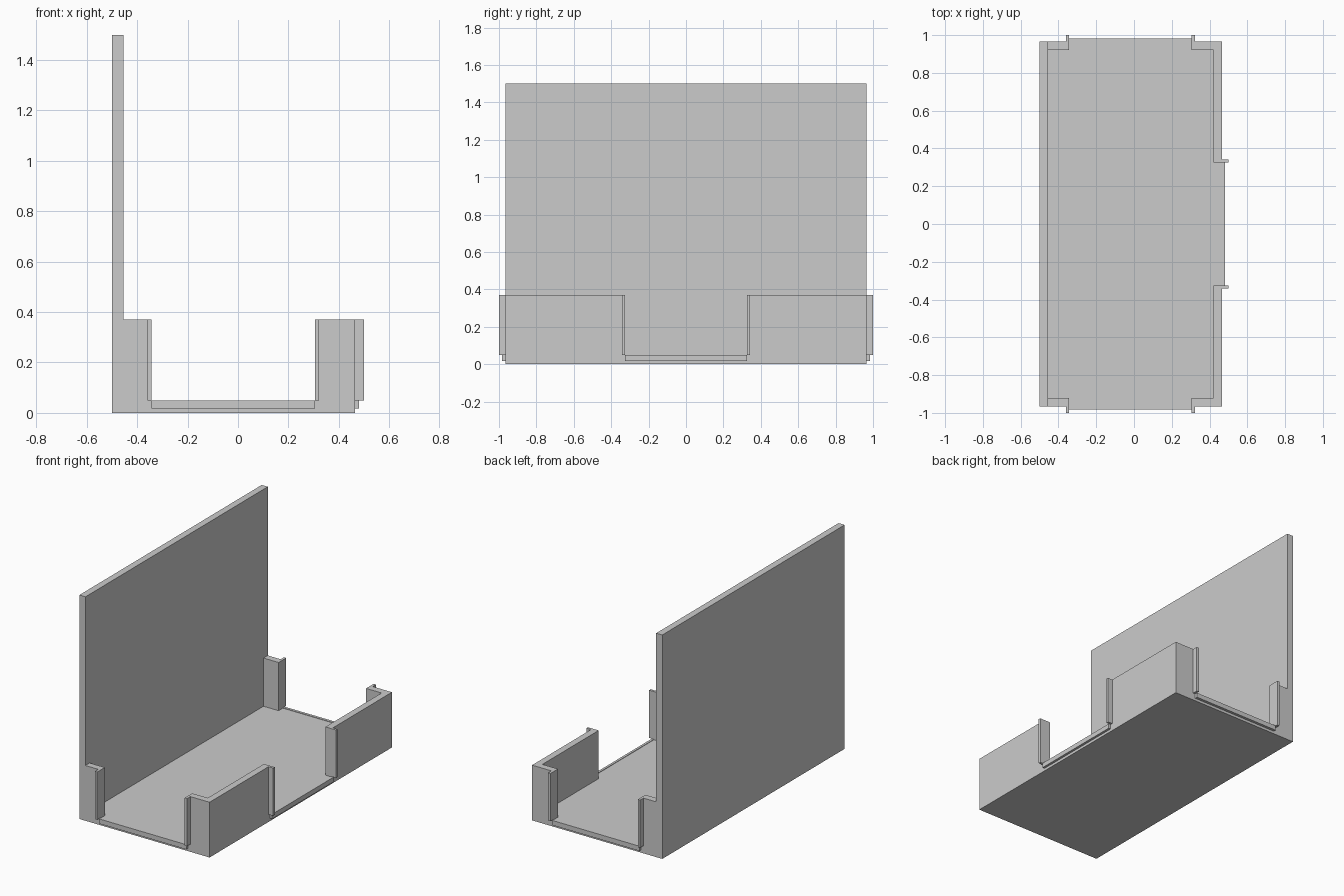
import bpy, bmesh

if "Cube" in bpy.data.objects:
    bpy.data.objects.remove(bpy.data.objects["Cube"])

HALF = 0.965      # half length of the body
FLOOR = 0.047     # floor top
TOP = 0.37        # low wall top


def prism(name, pts, vec, mirror=False):
    """Extrude a flat outline along vec, optionally mirrored across y = 0."""
    bm = bmesh.new()
    face = bm.faces.new([bm.verts.new(p) for p in pts])
    res = bmesh.ops.extrude_face_region(bm, geom=[face])
    new = [g for g in res["geom"] if isinstance(g, bmesh.types.BMVert)]
    bmesh.ops.translate(bm, verts=new, vec=vec)
    bmesh.ops.recalc_face_normals(bm, faces=bm.faces)
    me = bpy.data.meshes.new(name)
    bm.to_mesh(me)
    bm.free()
    ob = bpy.data.objects.new(name, me)
    bpy.context.collection.objects.link(ob)
    if mirror:
        mod = ob.modifiers.new("mirror", 'MIRROR')
        mod.use_axis = (False, True, False)
        mod.use_mirror_merge = False
    return ob


def plan(name, outline, z0, z1, mirror=True):
    """Extrude an (x, y) outline from z0 to z1."""
    return prism(name, [(x, y, z0) for x, y in outline], (0, 0, z1 - z0), mirror)


def box(name, x0, x1, y0, y1, z0, z1, mirror=True):
    return plan(name, [(x0, y0), (x1, y0), (x1, y1), (x0, y1)], z0, z1, mirror)


# Floor and tall wall share one L-shaped section
section = [(-0.5, 0), (0.465, 0), (0.465, FLOOR), (-0.455, FLOOR),
           (-0.455, 1.5), (-0.5, 1.5)]
prism("floor_and_tall_wall", [(x, -HALF, z) for x, z in section], (0, 2 * HALF, 0))

# Low corner walls at the open side
plan("corner_wall", [(0.42, 0.325), (0.465, 0.325), (0.465, HALF),
                     (0.305, HALF), (0.305, 0.92), (0.42, 0.92)], FLOOR, TOP)

# Short return walls beside the tall wall
box("return_wall", -0.455, -0.343, 0.92, HALF, FLOOR, TOP)

# Thin trim strips on the sides of each opening
box("end_trim_left", -0.36, -0.343, HALF, 1.0, 0.05, TOP)
box("end_trim_right", 0.305, 0.322, HALF, 1.0, 0.05, TOP)
box("side_trim", 0.465, 0.5, 0.325, 0.341, 0.05, TOP)

# Sills under the openings
box("end_sill", -0.343, 0.305, HALF, 0.983, 0.018, 0.05)
box("side_sill", 0.465, 0.481, -0.325, 0.325, 0.018, 0.05, mirror=False)
